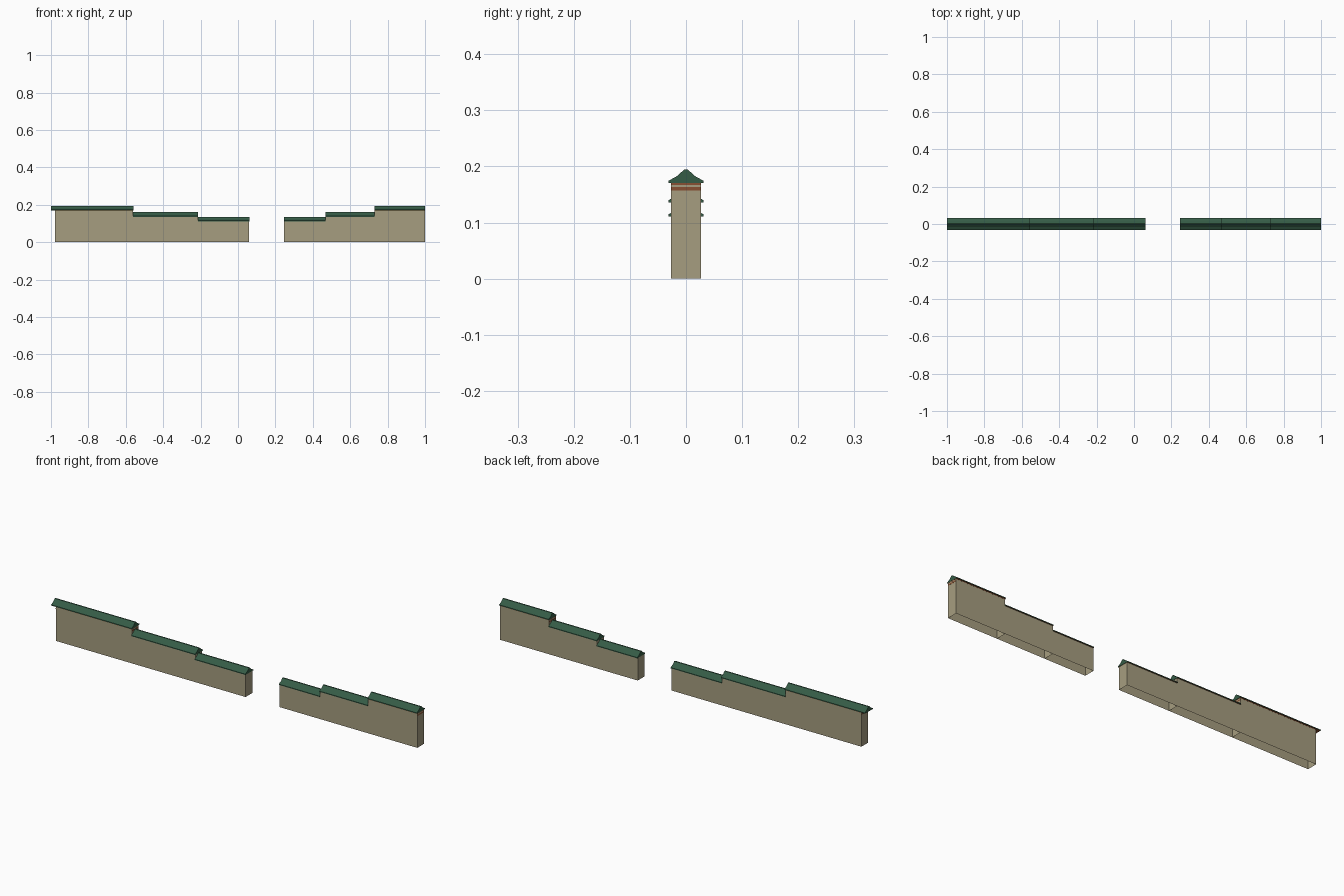
import bpy, bmesh

if "Cube" in bpy.data.objects:
    bpy.data.objects.remove(bpy.data.objects["Cube"])


def material(name, rgb):
    m = bpy.data.materials.new(name)
    lin = [((c / 255 + 0.055) / 1.055) ** 2.4 for c in rgb]
    m.diffuse_color = (*lin, 1)
    m.use_nodes = True
    m.node_tree.nodes["Principled BSDF"].inputs["Base Color"].default_value = m.diffuse_color
    return m


WALL = material("tan_plaster", (166, 157, 128))
ROOF = material("green_tile", (53, 92, 70))
BAND = material("brown_wood", (136, 80, 50))
HALF = 0.0265          # half thickness of the wall


def make(name, bm, *mats):
    bmesh.ops.recalc_face_normals(bm, faces=bm.faces)
    me = bpy.data.meshes.new(name)
    bm.to_mesh(me)
    bm.free()
    for m in mats:
        me.materials.append(m)
    ob = bpy.data.objects.new(name, me)
    bpy.context.collection.objects.link(ob)
    return ob


def box(name, x0, x1, hy, z0, z1, mat, open_bottom=False):
    bm = bmesh.new()
    bmesh.ops.create_cube(bm, size=1)
    for v in bm.verts:
        v.co = (x1 if v.co.x > 0 else x0, hy * (1 if v.co.y > 0 else -1), z1 if v.co.z > 0 else z0)
    bmesh.ops.recalc_face_normals(bm, faces=bm.faces)
    if open_bottom:
        low = [f for f in bm.faces if f.normal.z < -0.5]
        bmesh.ops.delete(bm, geom=low, context='FACES')
    return make(name, bm, mat)


def roof(name, x0, x1, ridge):
    # concave gabled cross-section swept along x, with a brown soffit
    side = [(0.003, 0.0), (0.015, -0.0115), (0.031, -0.0205), (0.031, -0.0245)]
    prof = side + [(-y, z) for y, z in reversed(side)]
    bm = bmesh.new()
    f = bm.faces.new([bm.verts.new((x0, y, ridge + z)) for y, z in prof])
    ext = bmesh.ops.extrude_face_region(bm, geom=[f], use_keep_orig=True)
    for v in ext["geom"]:
        if isinstance(v, bmesh.types.BMVert):
            v.co.x = x1
    bmesh.ops.recalc_face_normals(bm, faces=bm.faces)
    for f in bm.faces:
        f.material_index = 1 if f.normal.z < -0.5 else 0
    return make(name, bm, ROOF, BAND)


# name, wall start, wall end, roof start, roof end, ridge height
sections = [
    ("left_high", -0.978, -0.562, -1.0, -0.56, 0.195),
    ("left_middle", -0.562, -0.215, -0.562, -0.213, 0.1605),
    ("left_low", -0.215, 0.06, -0.215, 0.062, 0.1355),
    ("right_low", 0.245, 0.468, 0.245, 0.468, 0.1355),
    ("right_middle", 0.468, 0.73, 0.467, 0.73, 0.1605),
    ("right_high", 0.73, 0.999, 0.729, 1.0, 0.195),
]
for name, a, b, ra, rb, ridge in sections:
    # hollow wall block and its roof
    box(name + "_wall", a, b, HALF, 0, ridge - 0.0245, WALL, True)
    roof(name + "_roof", ra, rb, ridge)
    # thin trim under the eaves, and a band across the ends of the tall sections
    if "high" in name:
        box(name + "_trim", a - 0.0004, b + 0.0004, HALF + 0.0004, 0.1672, 0.1705, BAND)
        box(name + "_end_band", a - 0.0004, b + 0.0004, HALF - 0.0002, 0.157, 0.163, BAND)
